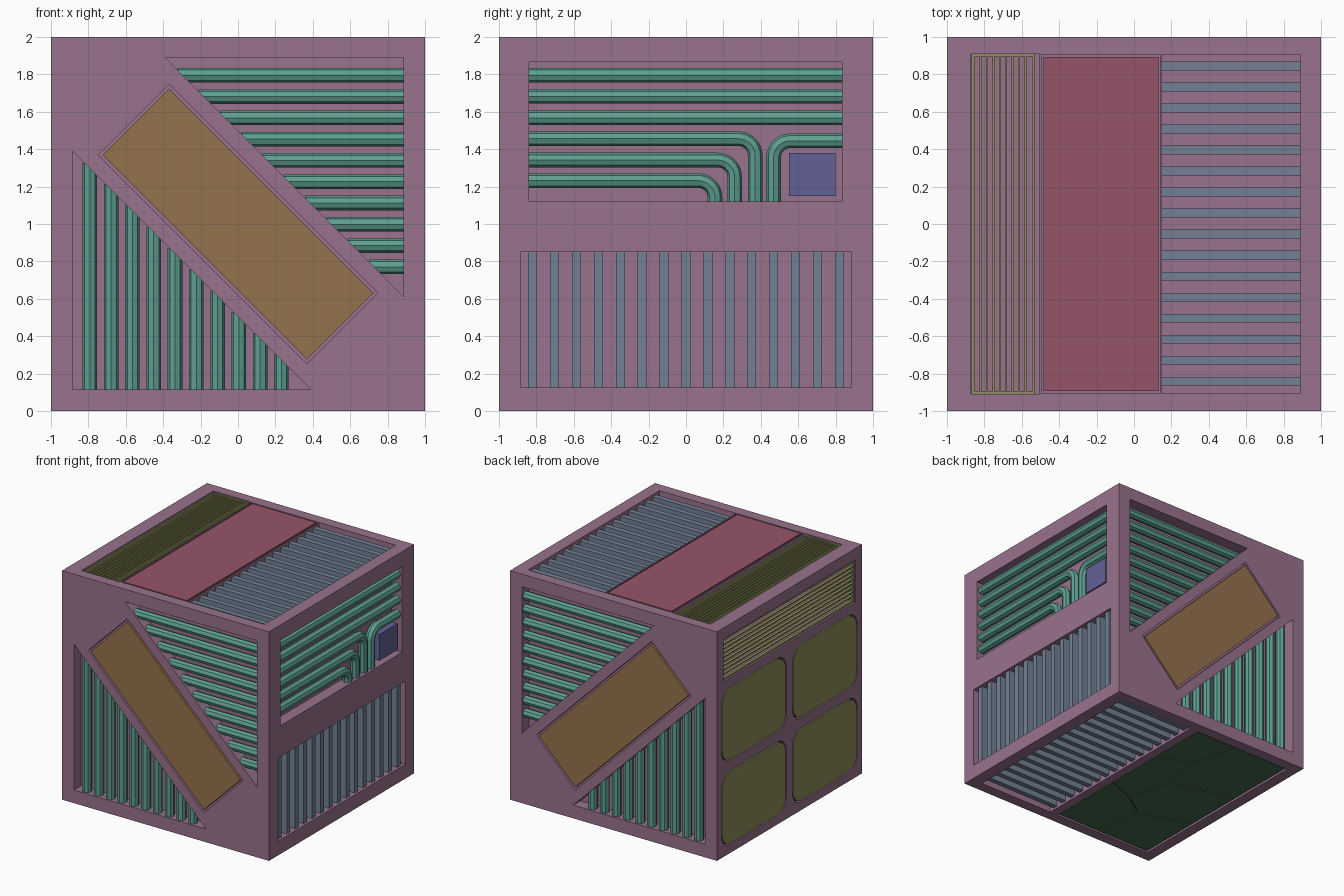
import bpy, bmesh, math

if "Cube" in bpy.data.objects:
    bpy.data.objects.remove(bpy.data.objects["Cube"])

# Map (u, v, depth inward) on each cube face to world coordinates
FACES = {
    "front": lambda u, v, d: (u, d - 1, v),
    "back": lambda u, v, d: (u, 1 - d, v),
    "right": lambda u, v, d: (1 - d, u, v),
    "left": lambda u, v, d: (d - 1, u, v),
    "top": lambda u, v, d: (u, v, 2 - d),
    "bottom": lambda u, v, d: (u, v, d),
}
DEPTH = 0.1


def material(name, rgb):
    m = bpy.data.materials.new(name)
    m.diffuse_color = (*rgb, 1)
    m.use_nodes = True
    m.node_tree.nodes["Principled BSDF"].inputs["Base Color"].default_value = m.diffuse_color
    return m


purple = material("purple", (0.32, 0.17, 0.27))
teal = material("teal", (0.11, 0.35, 0.28))
brown = material("brown", (0.30, 0.17, 0.075))
red = material("red", (0.30, 0.09, 0.14))
steel = material("blue_grey", (0.17, 0.22, 0.30))
olive = material("olive", (0.26, 0.27, 0.10))
blue = material("blue", (0.12, 0.12, 0.30))
green = material("dark_green", (0.06, 0.14, 0.07))


def prisms(name, items, mat=None):
    """Object made of extruded polygons: items = (face, points, depth0, depth1)."""
    bm = bmesh.new()
    for face, pts, d0, d1 in items:
        f = FACES[face]
        a = [bm.verts.new(f(u, v, d0)) for u, v in pts]
        b = [bm.verts.new(f(u, v, d1)) for u, v in pts]
        bm.faces.new(a)
        bm.faces.new(b[::-1])
        for i in range(len(a)):
            j = (i + 1) % len(a)
            bm.faces.new((a[j], a[i], b[i], b[j]))
    bmesh.ops.recalc_face_normals(bm, faces=bm.faces)
    me = bpy.data.meshes.new(name)
    bm.to_mesh(me)
    bm.free()
    ob = bpy.data.objects.new(name, me)
    bpy.context.collection.objects.link(ob)
    if mat:
        me.materials.append(mat)
    return ob


def rect(u0, u1, v0, v1):
    return [(u0, v0), (u1, v0), (u1, v1), (u0, v1)]


def rounded(u0, u1, v0, v1, r, n=6):
    pts = []
    corners = [(u1 - r, v1 - r), (u0 + r, v1 - r), (u0 + r, v0 + r), (u1 - r, v0 + r)]
    for k, (cu, cv) in enumerate(corners):
        for i in range(n + 1):
            a = math.pi / 2 * (k + i / n)
            pts.append((cu + r * math.cos(a), cv + r * math.sin(a)))
    return pts


def diagonal(half_len, half_wid):
    # rectangle turned 45 degrees about the face centre
    s = math.sqrt(0.5)
    return [((l + w) * s, 1 + (w - l) * s) for l, w in
            ((-half_len, -half_wid), (half_len, -half_wid), (half_len, half_wid), (-half_len, half_wid))]


def tubes(name, face, paths, depth=0.05, r=0.039):
    cu = bpy.data.curves.new(name, "CURVE")
    cu.dimensions = "3D"
    cu.bevel_depth, cu.bevel_resolution, cu.use_fill_caps = r, 2, True
    for path in paths:
        sp = cu.splines.new("POLY")
        sp.points.add(len(path) - 1)
        for p, (u, v) in zip(sp.points, path):
            p.co = (*FACES[face](u, v, depth), 1)
    cu.materials.append(teal)
    ob = bpy.data.objects.new(name, cu)
    bpy.context.collection.objects.link(ob)
    bpy.ops.object.select_all(action="DESELECT")
    ob.select_set(True)
    bpy.context.view_layer.objects.active = ob
    bpy.ops.object.convert(target="MESH")
    bpy.ops.object.shade_smooth_by_angle()


def elbow(start, turn, z, end, r=0.09, n=8):
    s = 1 if turn > start else -1
    arc = [(turn - s * r + s * r * math.sin(math.pi / 2 * i / n),
            z - r + r * math.cos(math.pi / 2 * i / n)) for i in range(n + 1)]
    return [(start, z)] + arc + [(turn, end)]


# Frame: cube with recesses cut on every face
tri_hi = [(-0.39, 1.89), (0.885, 0.612), (0.885, 1.89)]
tri_lo = [(-0.885, 1.39), (-0.885, 0.115), (0.39, 0.115)]
pads = [(u, u + 0.9, v, v + 0.65) for u in (-0.94, 0.04) for v in (0.07, 0.80)]
cuts = []
for f in ("front", "back"):
    cuts += [(f, tri_hi, -0.05, DEPTH), (f, tri_lo, -0.05, DEPTH),
             (f, diagonal(0.79, 0.268), -0.05, 0.04)]
for f in ("top", "bottom"):
    cuts.append((f, rect(0.15, 0.89, -0.905, 0.905), -0.05, DEPTH))
cuts += [
    ("right", rect(-0.84, 0.835, 1.12, 1.865), -0.05, DEPTH),
    ("right", rect(-0.885, 0.885, 0.125, 0.85), -0.05, DEPTH),
    ("top", rect(-0.495, 0.14, -0.905, 0.905), -0.05, 0.04),
    ("bottom", rect(-0.9, 0.07, -0.905, 0.905), -0.05, 0.05),
    # open corner shaft behind the two vents
    ("front", [(-1.05, 1.53), (-0.505, 1.53), (-0.505, 2.05), (-0.875, 2.05),
               (-0.875, 1.9), (-1.05, 1.9)], 0.09, 1.91),
]
cuts += [("left", rounded(*p, 0.13), -0.05, 0.04) for p in pads]

frame = prisms("frame", [("bottom", rect(-1, 1, -1, 1), 0, 2)], purple)
cutter = prisms("frame_cutter", cuts, purple)
cutter.hide_render = True
mod = frame.modifiers.new("recesses", "BOOLEAN")
mod.object, mod.operation, mod.solver = cutter, "DIFFERENCE", "EXACT"
bpy.context.view_layer.objects.active = frame
bpy.ops.object.modifier_apply(modifier=mod.name)
bpy.data.objects.remove(cutter)

# Front and back: diagonal panels and pipe banks
for f in ("front", "back"):
    prisms(f + "_diagonal_panel", [(f, diagonal(0.772, 0.25), 0.0, 0.04)], brown)
    zs = [1.795 - 0.1138 * i for i in range(10)]
    tubes(f + "_horizontal_pipes", f, [[(1.5 - z - 0.03, z), (0.885, z)] for z in zs])
    xs = [-0.792 + 0.1138 * i for i in range(10)]
    tubes(f + "_vertical_pipes", f, [[(x, 0.115), (x, 0.505 - x + 0.03)] for x in xs])

# Right side: straight and bent pipes, box, vertical louvres
tubes("right_straight_pipes", "right",
      [[(-0.84, z), (0.835, z)] for z in (1.795, 1.682, 1.568)])
tubes("right_bent_pipes", "right",
      [elbow(-0.84, 0.37, 1.456, 1.12), elbow(-0.84, 0.26, 1.342, 1.12),
       elbow(-0.84, 0.155, 1.232, 1.12), elbow(0.835, 0.468, 1.445, 1.12)])
prisms("junction_box", [("right", rect(0.55, 0.8, 1.15, 1.38), 0.02, DEPTH)], blue)
ys = [-0.82 + 1.64 * i / 14 for i in range(15)]
prisms("right_louvres", [("right", rect(y - 0.024, y + 0.024, 0.125, 0.85), 0.02, DEPTH)
                         for y in ys], steel)

# Top and bottom louvres, top panel
ys = [-0.84 + 1.685 * i / 15 for i in range(16)]
for f in ("top", "bottom"):
    prisms(f + "_louvres", [(f, rect(0.15, 0.89, y - 0.023, y + 0.023), 0.02, DEPTH)
                            for y in ys], steel)
prisms("top_panel", [("top", rect(-0.485, 0.13, -0.893, 0.893), 0.0, 0.04)], red)


# Corner vents: border strips with thin bars
def vent(name, face, a0, a1, swap):
    w, n = 0.014, 9
    strips = [(a0, a0 + w, -0.91, 0.91), (a1 - w, a1, -0.91, 0.91),
              (a0 + w, a1 - w, -0.91, -0.895), (a0 + w, a1 - w, 0.895, 0.91)]
    step = (a1 - a0 - 2 * w) / n
    for i in range(1, n):
        c = a0 + w + i * step
        strips.append((c - 0.005, c + 0.005, -0.895, 0.895))
    polys = [rect(c, d, a, b) if swap else rect(a, b, c, d) for a, b, c, d in strips]
    prisms(name, [(face, p, 0.01, 0.035) for p in polys], olive)


vent("top_vent", "top", -0.868, -0.532, False)
vent("left_vent", "left", 1.535, 1.895, True)

# Left side: four rounded pads
g = 0.012
prisms("left_pads", [("left", rounded(a + g, b - g, c + g, d - g, 0.118), 0.0, 0.04)
                     for a, b, c, d in pads], olive)

# Bottom: cracked plates
A, B, C, D = (-0.89, -0.895), (0.06, -0.895), (0.06, 0.895), (-0.89, 0.895)
e, f_, g_, h, i_ = (-0.35, -0.895), (-0.42, -0.45), (-0.89, -0.3), (0.06, -0.2), (-0.2, -0.3)
j, k, l, m, n = (-0.3, 0.1), (-0.89, 0.25), (0.06, 0.35), (-0.25, 0.5), (-0.35, 0.895)
plates = []
for poly in ([A, e, f_, g_], [e, B, h, i_, f_], [g_, f_, i_, j, k],
             [i_, h, l, m, j], [k, j, m, n, D], [m, l, C, n]):
    cu = sum(p[0] for p in poly) / len(poly)
    cv = sum(p[1] for p in poly) / len(poly)
    plates.append(("bottom", [(cu + (u - cu) * 0.985, cv + (v - cv) * 0.985)
                              for u, v in poly], 0.005, 0.05))
prisms("bottom_cracked_plates", plates, green)
